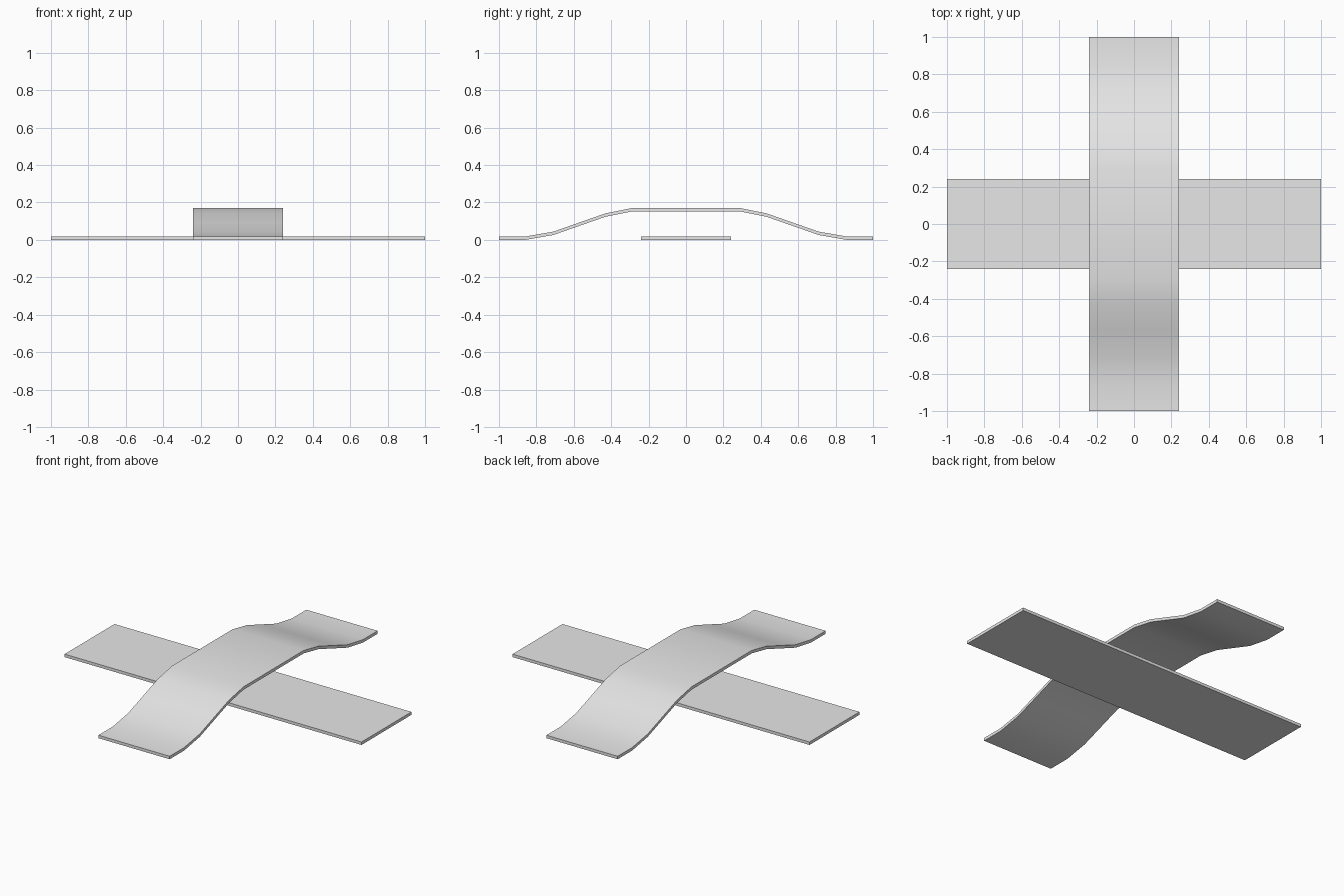
import bpy
import bmesh

cube = bpy.data.objects.get("Cube")
if cube:
    bpy.data.objects.remove(cube, do_unlink=True)

WIDTH = 0.48
THICK = 0.018

grey = bpy.data.materials.new("plain_grey")
grey.use_nodes = True
colour = (0.8, 0.8, 0.8, 1)
grey.diffuse_color = colour
grey.node_tree.nodes["Principled BSDF"].inputs["Base Color"].default_value = colour


def strip(name, path, along_x=False):
    """Thick band that follows (distance, base height) points along one axis."""
    bm = bmesh.new()
    rings = []
    for d, z in path:
        ring = []
        for side, lift in ((-1, 0), (1, 0), (1, THICK), (-1, THICK)):
            s = side * WIDTH / 2
            ring.append(bm.verts.new((d, s, z + lift) if along_x else (s, d, z + lift)))
        rings.append(ring)
    for a, b in zip(rings, rings[1:]):
        for i in range(4):
            j = (i + 1) % 4
            bm.faces.new((a[i], a[j], b[j], b[i]))
    bm.faces.new(rings[0])
    bm.faces.new(rings[-1])
    bmesh.ops.recalc_face_normals(bm, faces=bm.faces)
    mesh = bpy.data.meshes.new(name)
    bm.to_mesh(mesh)
    bm.free()
    mesh.materials.append(grey)
    obj = bpy.data.objects.new(name, mesh)
    bpy.context.collection.objects.link(obj)
    bpy.ops.object.select_all(action="DESELECT")
    obj.select_set(True)
    bpy.context.view_layer.objects.active = obj
    bpy.ops.object.shade_smooth_by_angle(angle=0.6)
    return obj


# Flat band lying on the ground
strip("flat_strip", [(-1, 0), (1, 0)], along_x=True)

# Arched band crossing over it, mirrored front to back
half = [(-1, 0), (-0.86, 0), (-0.71, 0.026), (-0.57, 0.075),
        (-0.43, 0.124), (-0.29, 0.152)]
strip("arched_strip", half + [(-d, z) for d, z in reversed(half)])
